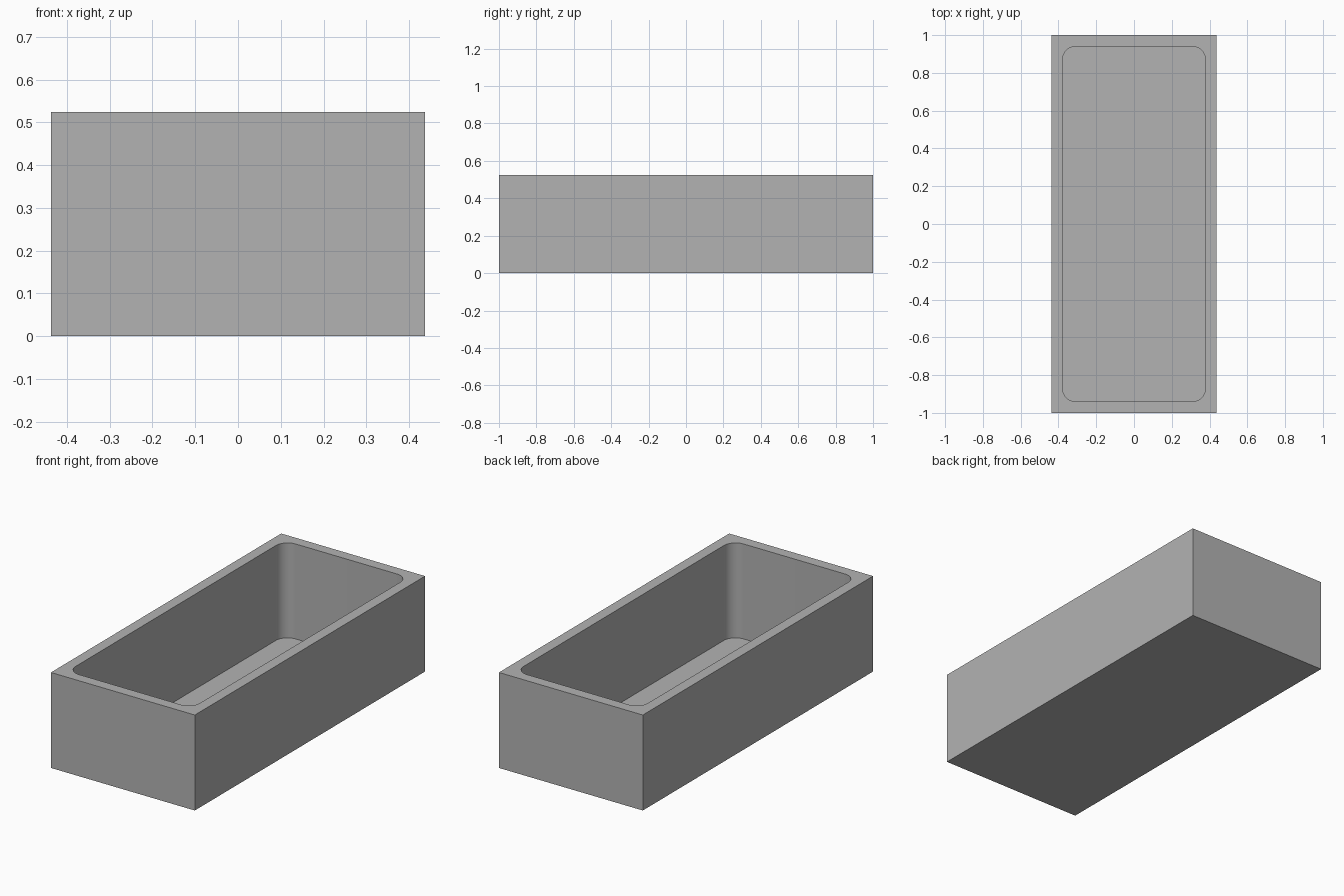
import bpy, bmesh, math

cube = bpy.data.objects.get("Cube")
if cube:
    bpy.data.objects.remove(cube, do_unlink=True)

WIDTH, LENGTH, HEIGHT = 0.875, 2.0, 0.525
INNER_X, INNER_Y, RADIUS = 0.378, 0.94, 0.07
FLOOR = 0.003

grey = bpy.data.materials.new("plain grey")
colour = (0.45, 0.45, 0.45, 1)
grey.diffuse_color = colour
grey.use_nodes = True
grey.node_tree.nodes["Principled BSDF"].inputs["Base Color"].default_value = colour


def box(name, size, bottom):
    """Box centred in x and y, standing at the given height."""
    bpy.ops.mesh.primitive_cube_add(size=1, location=(0, 0, bottom + size[2] / 2))
    obj = bpy.context.object
    obj.name = name
    obj.scale = size
    bpy.ops.object.transform_apply(location=True, rotation=False, scale=True)
    obj.data.materials.append(grey)
    return obj


# Outer block
trough = box("trough", (WIDTH, LENGTH, HEIGHT), 0)

# Cavity cutter with rounded upright corners
cutter = box("cavity_cutter", (2 * INNER_X, 2 * INNER_Y, HEIGHT), FLOOR)
bm = bmesh.new()
bm.from_mesh(cutter.data)
for v in bm.verts:
    if v.co.z > HEIGHT / 2:
        v.co.z += 0.1
uprights = [e for e in bm.edges if abs(e.verts[0].co.z - e.verts[1].co.z) > 0.1]
bmesh.ops.bevel(bm, geom=uprights, offset=RADIUS, offset_type='OFFSET',
                segments=12, profile=0.5, affect='EDGES')
bm.to_mesh(cutter.data)
bm.free()

# Hollow the block
hollow = trough.modifiers.new("hollow", 'BOOLEAN')
hollow.operation = 'DIFFERENCE'
hollow.solver = 'EXACT'
hollow.object = cutter
bpy.ops.object.select_all(action='DESELECT')
trough.select_set(True)
bpy.context.view_layer.objects.active = trough
bpy.ops.object.modifier_apply(modifier="hollow")
bpy.data.objects.remove(cutter, do_unlink=True)

# Smooth the rounded corners, keep the rims sharp
bpy.ops.object.shade_smooth_by_angle(angle=math.radians(30))
